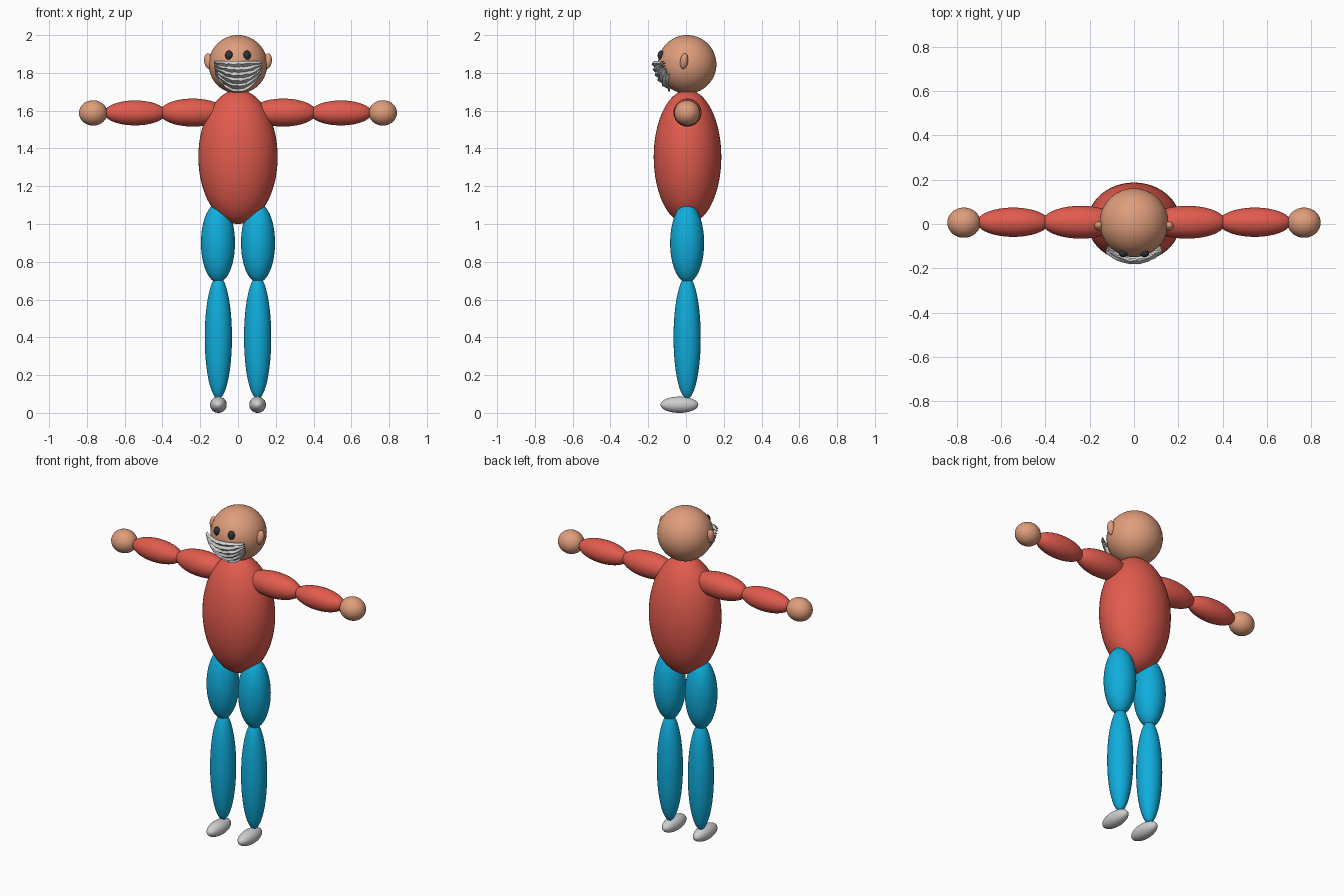
import bpy
import bmesh
import math
import random

if "Cube" in bpy.data.objects:
    bpy.data.objects.remove(bpy.data.objects["Cube"])

random.seed(4)


def material(name, rgb):
    m = bpy.data.materials.new(name)
    m.diffuse_color = (*rgb, 1)
    m.use_nodes = True
    m.node_tree.nodes["Principled BSDF"].inputs["Base Color"].default_value = m.diffuse_color
    return m


SKIN = material("skin", (0.74, 0.34, 0.20))
RED = material("red_shirt", (0.76, 0.105, 0.075))
BLUE = material("blue_trousers", (0.005, 0.42, 0.72))
GREY = material("light_grey", (0.62, 0.62, 0.62))
DARK = material("dark_eye", (0.03, 0.035, 0.04))


def ellipsoid(name, centre, radii, mat, rot=(0, 0, 0), seg=48, rings=32):
    bpy.ops.mesh.primitive_uv_sphere_add(segments=seg, ring_count=rings, radius=1,
                                         location=centre, rotation=rot)
    o = bpy.context.object
    o.name = name
    o.scale = radii
    o.data.materials.append(mat)
    bpy.ops.object.shade_smooth()
    return o


# Head and body
HEAD = (0, 0.006, 1.845)
ellipsoid("head", HEAD, (0.155, 0.155, 0.155), SKIN)
ellipsoid("torso", (0, 0.008, 1.355), (0.21, 0.179, 0.355), RED)

# Paired parts: name, centre, radii, material
PAIRS = [
    ("upper_arm", (0.24, 0.008, 1.59), (0.175, 0.074, 0.074), RED),
    ("forearm", (0.545, 0.008, 1.588), (0.163, 0.066, 0.066), RED),
    ("hand", (0.767, 0.006, 1.588), (0.075, 0.068, 0.067), SKIN),
    ("thigh", (0.106, 0.006, 0.90), (0.09, 0.09, 0.21), BLUE),
    ("shin", (0.104, 0.006, 0.40), (0.072, 0.072, 0.325), BLUE),
    ("foot", (0.104, -0.035, 0.043), (0.044, 0.1, 0.043), GREY),
    ("eye", (0.048, -0.132, 1.893), (0.02, 0.018, 0.025), DARK),
]
for side, label in ((-1, "right"), (1, "left")):
    for name, (x, y, z), radii, mat in PAIRS:
        ellipsoid(f"{label}_{name}", (side * x, y, z), radii, mat)
    ellipsoid(f"{label}_ear", (side * 0.156, -0.01, 1.862), (0.023, 0.021, 0.042), SKIN,
              (math.radians(-8), side * math.radians(8), 0), 24, 16)

# Pleated silver face covering wrapped round the front of the jaw
COLS, ROWS = 16, 11
bm = bmesh.new()
grid = []
for r in range(ROWS + 1):
    v = r / ROWS
    row = []
    for c in range(COLS + 1):
        u = 2 * c / COLS - 1
        bottom = 1.70 + 0.09 * abs(u) ** 2.3
        z = 1.862 + (bottom - 1.862) * v
        if 0 < r < ROWS:
            z += random.uniform(-0.003, 0.003)
        x = 0.126 * u * (1 - 0.07 * v * v)
        radius = 0.18 - 0.015 * v + (0.008 if r % 2 else -0.004) + random.uniform(-0.002, 0.002)
        depth = radius ** 2 - x * x - (z - HEAD[2]) ** 2
        row.append(bm.verts.new((x, HEAD[1] - math.sqrt(max(depth, 0.0016)), z)))
    grid.append(row)
for r in range(ROWS):
    for c in range(COLS):
        bm.faces.new((grid[r][c], grid[r + 1][c], grid[r + 1][c + 1], grid[r][c + 1]))
mesh = bpy.data.meshes.new("face_covering")
bm.to_mesh(mesh)
bm.free()
mesh.materials.append(GREY)
cover = bpy.data.objects.new("face_covering", mesh)
bpy.context.collection.objects.link(cover)
solid = cover.modifiers.new("thickness", 'SOLIDIFY')
solid.thickness = 0.004
